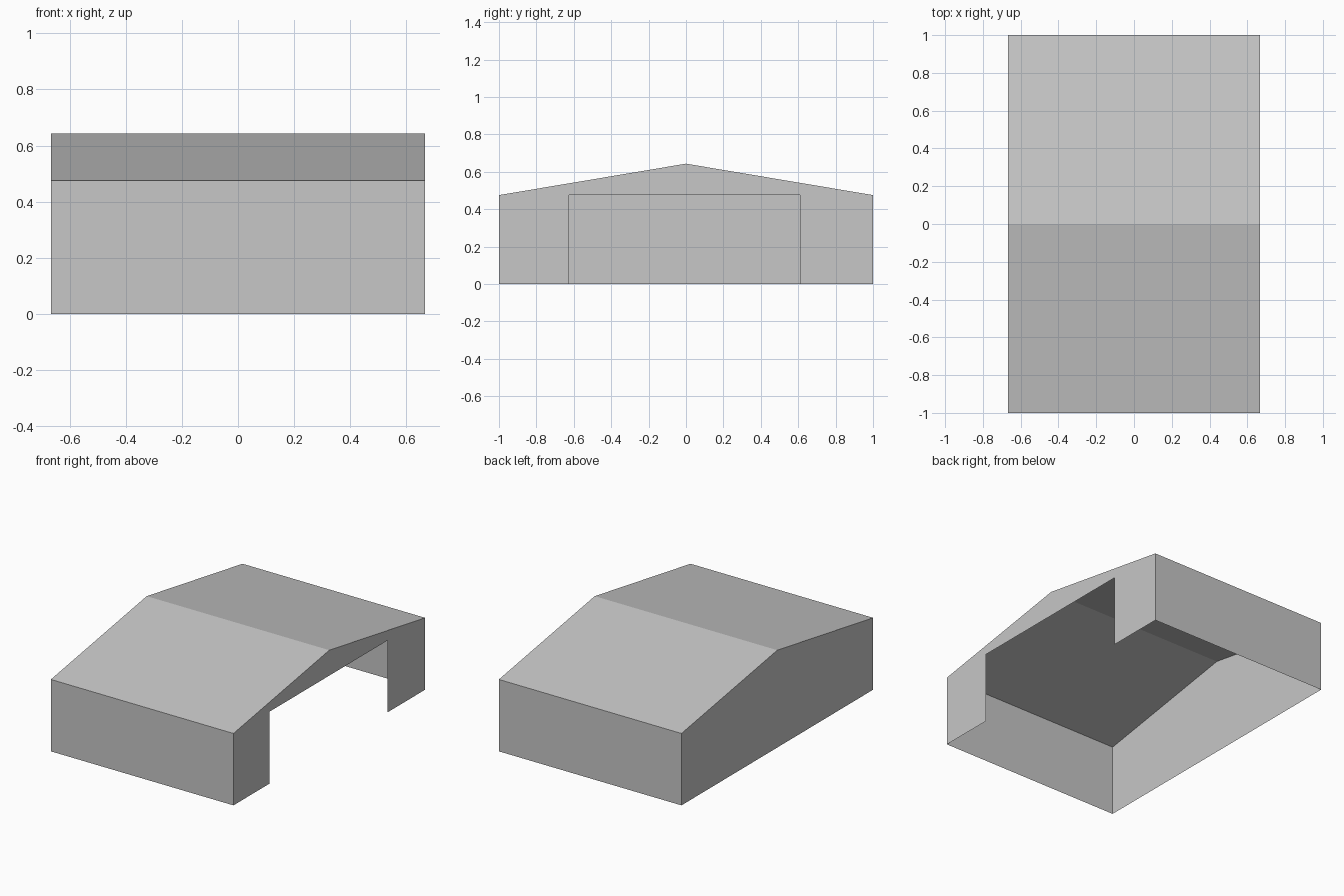
import bpy

cube = bpy.data.objects.get("Cube")
if cube:
    bpy.data.objects.remove(cube, do_unlink=True)

W, L = 0.667, 1.0           # half width, half length
EAVE, RIDGE = 0.475, 0.643
DOOR_FRONT, DOOR_BACK = -0.625, 0.61

grey = bpy.data.materials.new("light grey")
grey.use_nodes = True
colour = (0.57, 0.57, 0.57, 1)
grey.diffuse_color = colour
grey.node_tree.nodes["Principled BSDF"].inputs["Base Color"].default_value = colour


def extrude_sheet(name, profile):
    """Sweep a (y, z) profile across the full width as a thin sheet."""
    verts = [(x, y, z) for y, z in profile for x in (-W, W)]
    faces = [(2 * i, 2 * i + 1, 2 * i + 3, 2 * i + 2) for i in range(len(profile) - 1)]
    return add_sheet(name, verts, faces)


def gable(name, x, outline):
    """Flat side wall from a (y, z) outline, listed to face +x."""
    verts = [(x, y, z) for y, z in outline]
    order = range(len(verts))
    return add_sheet(name, verts, [tuple(order if x > 0 else reversed(order))])


def add_sheet(name, verts, faces):
    mesh = bpy.data.meshes.new(name)
    mesh.from_pydata(verts, [], faces)
    mesh.materials.append(grey)
    obj = bpy.data.objects.new(name, mesh)
    bpy.context.collection.objects.link(obj)
    return obj


# Pitched roof and the two end walls
extrude_sheet("roof", [(-L, EAVE), (0, RIDGE), (L, EAVE)])
extrude_sheet("front_wall", [(-L, 0), (-L, EAVE)])
extrude_sheet("back_wall", [(L, EAVE), (L, 0)])

# Closed side wall
gable("closed_side_wall", -W, [(-L, 0), (L, 0), (L, EAVE), (0, RIDGE), (-L, EAVE)])

# Side wall with the wide doorway: gable top and two posts
gable("open_side_gable", W, [(-L, EAVE), (DOOR_FRONT, EAVE), (DOOR_BACK, EAVE),
                             (L, EAVE), (0, RIDGE)])
for name, y0, y1 in (("front_post", -L, DOOR_FRONT), ("back_post", DOOR_BACK, L)):
    gable(name, W, [(y0, 0), (y1, 0), (y1, EAVE), (y0, EAVE)])
